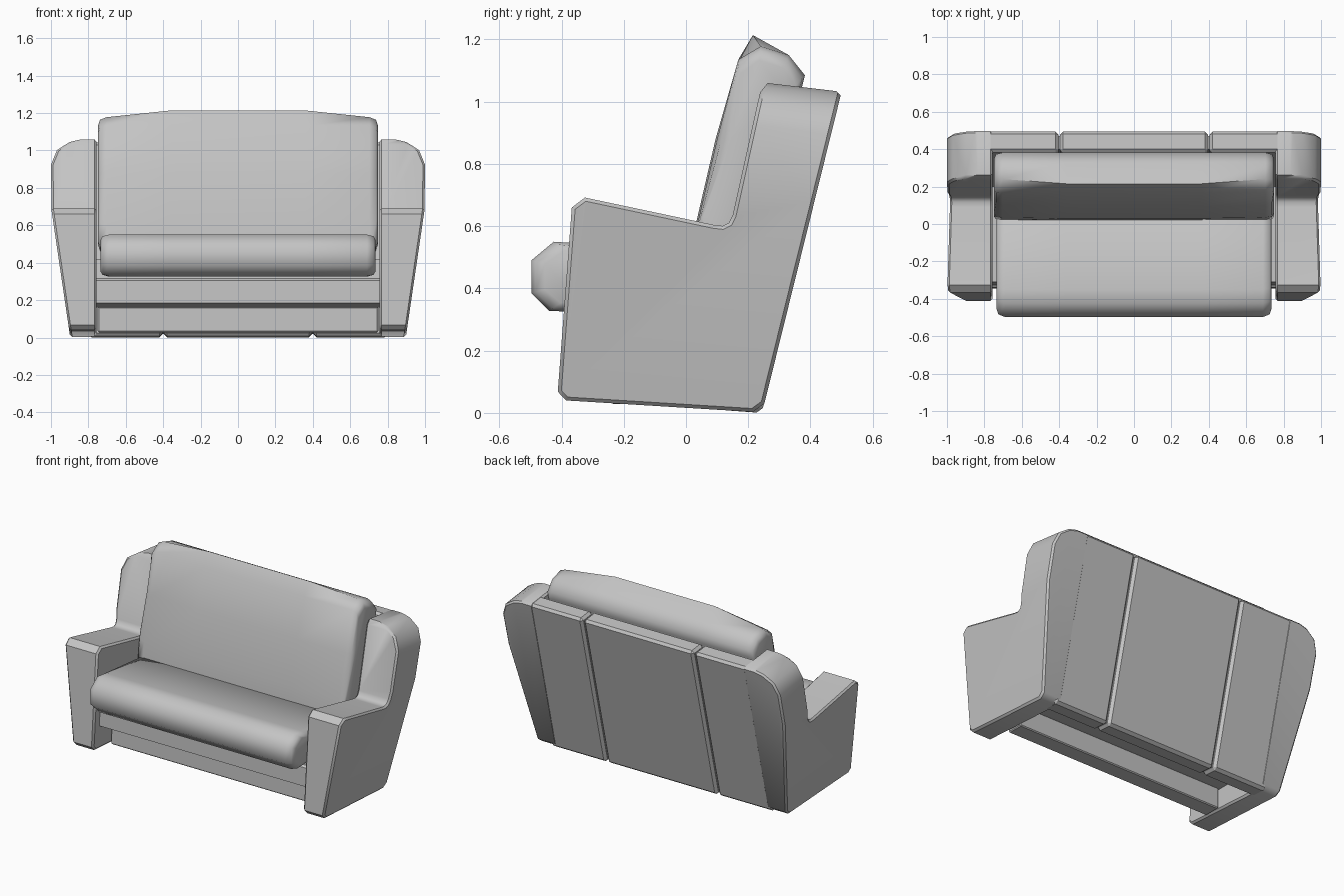
import bpy, bmesh, math
from mathutils import Vector

cube = bpy.data.objects.get("Cube")
if cube:
    bpy.data.objects.remove(cube, do_unlink=True)

GREY = (0.55, 0.55, 0.55, 1)
fabric = bpy.data.materials.new("grey fabric")
fabric.use_nodes = True
fabric.diffuse_color = GREY
fabric.node_tree.nodes["Principled BSDF"].inputs["Base Color"].default_value = GREY


def finish(name, bm, smooth, bevel=0, bevel_angle=35):
    bmesh.ops.recalc_face_normals(bm, faces=bm.faces)
    mesh = bpy.data.meshes.new(name)
    bm.to_mesh(mesh)
    bm.free()
    mesh.materials.append(fabric)
    obj = bpy.data.objects.new(name, mesh)
    bpy.context.collection.objects.link(obj)
    bpy.ops.object.select_all(action='DESELECT')
    obj.select_set(True)
    bpy.context.view_layer.objects.active = obj
    if bevel:
        mod = obj.modifiers.new("Bevel", 'BEVEL')
        mod.width = bevel
        mod.segments = 1
        mod.limit_method = 'ANGLE'
        mod.angle_limit = math.radians(bevel_angle)
        bpy.ops.object.modifier_apply(modifier=mod.name)
    bpy.ops.object.shade_smooth_by_angle(angle=math.radians(smooth))


def loft(sections):
    """Join (x, [(y, z), ...]) sections into a closed solid."""
    bm = bmesh.new()
    rings = [[bm.verts.new((x, y, z)) for y, z in pts] for x, pts in sections]
    n = len(rings[0])
    for a, b in zip(rings, rings[1:]):
        for i in range(n):
            j = (i + 1) % n
            bm.faces.new((a[i], a[j], b[j], b[i]))
    bm.faces.new(rings[0])
    bm.faces.new(rings[-1])
    return bm


def prism(name, x0, x1, pts, bevel=0):
    finish(name, loft([(x0, pts), (x1, pts)]), 25, bevel)


def shrink(pts, amount):
    """Pull a section towards its middle by a fixed distance."""
    c = sum((Vector(p) for p in pts), Vector((0, 0))) / len(pts)
    return [tuple(Vector(p) + (c - Vector(p)).normalized() * amount) for p in pts]


# Arms with wings: side profile, trimmed by the leaning flank and round shoulder
ARM = [(-0.412, 0.068), (-0.385, 0.04), (0.215, 0.003), (0.252, 0.03),
       (0.497, 1.02), (0.483, 1.034), (0.262, 1.06), (0.238, 1.03),
       (0.15, 0.635), (0.138, 0.611), (0.118, 0.601), (0.09, 0.604),
       (-0.325, 0.692), (-0.367, 0.66)]
SHOULDER = [(0.9, 0.02), (0.997, 0.68), (1.0, 0.92), (0.968, 1.0),
            (0.9, 1.045), (0.82, 1.064)]
for side, label in ((1, "left"), (-1, "right")):
    bm = loft([(side * 0.757, ARM), (side * 1.05, ARM)])
    for (xa, za), (xb, zb) in zip(SHOULDER, SHOULDER[1:]):
        nx, nz = zb - za, xa - xb
        cut = bmesh.ops.bisect_plane(
            bm, geom=bm.verts[:] + bm.edges[:] + bm.faces[:], dist=1e-5,
            plane_co=(side * xa, 0.26, za),
            plane_no=(side * nx, max(0, 0.12 * nz), nz), clear_outer=True)
        edges = [e for e in cut["geom_cut"] if isinstance(e, bmesh.types.BMEdge)]
        bmesh.ops.holes_fill(bm, edges=edges)
    finish(label + "_arm", bm, 40, 0.018, 60)

# Leaning back in three panels with grooves between them
BACK = [(0.13, 0.008), (0.243, 0.0), (0.498, 1.031), (0.385, 1.044)]
CORE = [(0.14, 0.025), (0.222, 0.02), (0.47, 1.014), (0.4, 1.022)]
prism("back_panel_middle", -0.396, 0.396, BACK, 0.016)
prism("back_panel_left", 0.404, 0.8, BACK, 0.016)
prism("back_panel_right", -0.8, -0.404, BACK, 0.016)
prism("back_core", -0.78, 0.78, CORE)

# Seat base: front rail with sloping underside, and a plinth set well back
RAIL = [(-0.345, 0.185), (-0.34, 0.305), (-0.325, 0.315), (-0.31, 0.42),
        (0.2, 0.4), (0.17, 0.16), (-0.24, 0.16)]
prism("seat_rail", -0.765, 0.765, RAIL)
PLINTH = [(-0.24, 0.028), (-0.235, 0.165), (-0.13, 0.165), (-0.13, 0.028)]
prism("plinth", -0.75, 0.75, PLINTH, 0.006)


# Cushions: lofted sections with soft ends
def cushion(name, half, section, middle):
    right = [(-half, shrink(section, 0.045)), (-half + 0.01, shrink(section, 0.014)),
             (-half + 0.045, section), (-0.36, middle)]
    left = [(-x, pts) for x, pts in reversed(right)]
    finish(name, loft(right + left), 60)


SEAT = [(-0.497, 0.385), (-0.497, 0.49), (-0.425, 0.55), (-0.35, 0.545), (0.15, 0.49),
        (0.2, 0.4), (-0.37, 0.325), (-0.44, 0.328)]
cushion("seat_cushion", 0.735, SEAT, SEAT)

REST = [(0.02, 0.47), (0.035, 0.6), (0.1, 0.88), (0.168, 1.135), (0.24, 1.178),
        (0.33, 1.15), (0.382, 1.085), (0.37, 1.035), (0.22, 0.45)]
CREST = [(0.02, 0.47), (0.03, 0.6), (0.095, 0.88), (0.17, 1.13), (0.215, 1.214),
         (0.33, 1.15), (0.382, 1.085), (0.37, 1.035), (0.22, 0.45)]
cushion("back_cushion", 0.748, REST, CREST)
